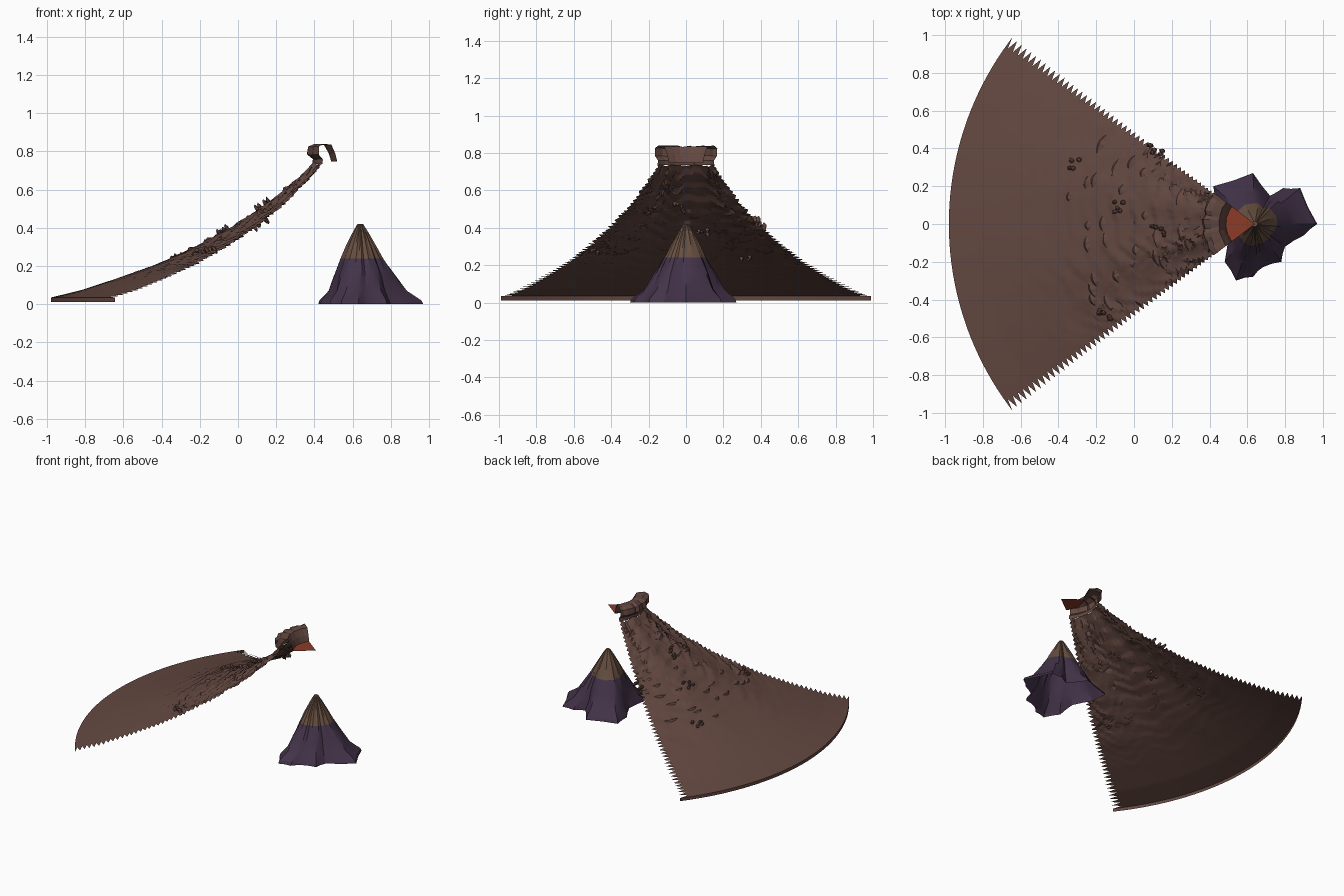
import bpy, bmesh, math, random
from mathutils import Vector, noise

random.seed(4)
AXIS = 0.64                      # shared x of both mountain axes
HALF = math.radians(37.3)        # half opening of the big slope

cube = bpy.data.objects.get("Cube")
if cube:
    bpy.data.objects.remove(cube, do_unlink=True)


def material(name, rgb):
    m = bpy.data.materials.new(name)
    m.use_nodes = True
    m.diffuse_color = (*rgb, 1)
    m.node_tree.nodes["Principled BSDF"].inputs["Base Color"].default_value = (*rgb, 1)
    return m


ROCK = material("brown rock", (0.125, 0.064, 0.052))
PEAK = material("tan peak rock", (0.135, 0.078, 0.052))
PURPLE = material("purple foothill", (0.058, 0.034, 0.068))
LAVA = material("red lava", (0.26, 0.043, 0.02))


def make(name, bm, mats, angle=None):
    me = bpy.data.meshes.new(name)
    bm.to_mesh(me)
    bm.free()
    ob = bpy.data.objects.new(name, me)
    bpy.context.collection.objects.link(ob)
    for m in mats:
        me.materials.append(m)
    if angle:
        bpy.ops.object.select_all(action='DESELECT')
        ob.select_set(True)
        bpy.context.view_layer.objects.active = ob
        bpy.ops.object.shade_smooth_by_angle(angle=math.radians(angle))
    return ob


def loft(bm, rows, closed=False):
    """Skin rows of points with quads."""
    vs = [[bm.verts.new(p) for p in row] for row in rows]
    n = len(vs[0])
    for a, b in zip(vs, vs[1:]):
        for j in range(n if closed else n - 1):
            k = (j + 1) % n
            bm.faces.new((a[j], a[k], b[k], b[j]))
    return vs


def resample(points, step):
    out = []
    for a, b in zip(points, points[1:]):
        a, b = Vector(a), Vector(b)
        n = max(1, round((b - a).length / step))
        out += [a.lerp(b, i / n) for i in range(n)]
    return out + [Vector(points[-1])]


def relief(r, t):
    """Height change from ledges, gullies and lumps; fades out downhill."""
    fade = max(0.0, min(1.0, (1.35 - r) / 0.8))
    wobble = noise.noise((r * 2, t * 5, 1))
    ledge = (r * 11 + wobble * 1.6 + math.cos(t * 9) * 0.3) % 1.0
    strength = 0.5 + 0.5 * noise.noise((r * 4, t * 8, 7))
    lumps = noise.noise((r * 9, t * r * 9, 3)) * 0.009
    gully = -math.cos(t * 14) * 0.006
    return fade * ((ledge - 0.5) * 0.026 * strength + lumps + gully)


# Big slope: a wedge of a revolved mountain flank with toothed side edges
SLOPE = [(1.62, 0.035), (1.46, 0.074), (1.27, 0.137), (1.06, 0.213), (0.84, 0.315),
         (0.64, 0.425), (0.48, 0.53), (0.36, 0.63), (0.29, 0.69), (0.25, 0.735)]
COLS = 56
rows = []
for i, (r, z) in enumerate(resample(SLOPE, 0.0165)):
    half = HALF + 0.005 if i % 2 == 0 else HALF - 0.034
    row = []
    for j in range(COLS + 1):
        t = half * (2 * j / COLS - 1)
        row.append((AXIS - r * math.cos(t), -r * math.sin(t), z + relief(r, t)))
    rows.append(row)
skirt = [(x, y, 0.012) for x, y, z in rows[0]]
bm = bmesh.new()
loft(bm, [skirt] + rows)
make("mountain_slope", bm, [ROCK], 32)

# Crater rim: overhanging rocky lip and inner wall
RIM = [(0.25, 0.735), (0.248, 0.76), (0.275, 0.785), (0.272, 0.825), (0.24, 0.84),
       (0.19, 0.835), (0.165, 0.79), (0.152, 0.748)]
rows = []
for i, (r, z) in enumerate(RIM):
    row = []
    for j in range(15):
        t = HALF * (j / 7 - 1)
        bump = noise.noise((j * 0.7, i * 0.4, 2)) * (0.014 if 1 < i < 6 else 0.004)
        rr = r + bump
        row.append((AXIS - rr * math.cos(t), -rr * math.sin(t), z + min(bump, 0)))
    rows.append(row)
bm = bmesh.new()
loft(bm, rows)
make("crater_rim", bm, [ROCK])

# Lava pool: flat fan running to the mountain axis
bm = bmesh.new()
arc = [bm.verts.new((AXIS - 0.155 * math.cos(t), -0.155 * math.sin(t), 0.75))
       for t in [HALF * (j / 4 - 1) for j in range(9)]]
tip = bm.verts.new((AXIS, 0, 0.75))
for a, b in zip(arc, arc[1:]):
    bm.faces.new((a, tip, b))
make("lava_pool", bm, [LAVA])

# Outcrops: small clusters of jagged stones standing on the slope


def slope_height(r):
    for (r0, z0), (r1, z1) in zip(SLOPE, SLOPE[1:]):
        if r1 <= r <= r0:
            return z0 + (z1 - z0) * (r0 - r) / (r0 - r1)
    return 0


bm = bmesh.new()
for cx, cy in [(-0.32, 0.32), (-0.07, 0.09), (-0.15, -0.48), (0.12, 0.39), (0.13, -0.04)]:
    for k in range(5):
        x, y = cx + random.uniform(-0.035, 0.035), cy + random.uniform(-0.03, 0.03)
        z = slope_height(math.hypot(AXIS - x, y))
        stone = bmesh.ops.create_icosphere(bm, subdivisions=1, radius=0.013)["verts"]
        tall = random.uniform(1.0, 2.0)
        for v in stone:
            v.co *= random.uniform(0.8, 1.2)
            v.co.z *= tall
            v.co.x -= v.co.z * 0.5
            v.co += Vector((x, y, z + 0.008))
make("slope_outcrops", bm, [ROCK])

# Ledges: thin curved shelves that lie across the slope
bm = bmesh.new()
for k in range(26):
    r, t0 = random.uniform(0.32, 1.0), random.uniform(-0.5, 0.5)
    width = random.uniform(0.05, 0.12) / r
    rows = [[], [], []]
    for j in range(7):
        s = j / 6
        t, grow = t0 + width * (s - 0.5), math.sin(math.pi * s)
        for row, dr, dz in zip(rows, (0.02, 0.012, -0.02), (0.0, 0.012, 0.0)):
            rr = r + dr * grow
            z = slope_height(rr) + relief(rr, t) + dz * grow - 0.001
            row.append((AXIS - rr * math.cos(t), -rr * math.sin(t), z))
    loft(bm, rows)
make("slope_ledges", bm, [ROCK])

# Small mountain: lobed foot blending into a round, ridged peak
FOOT = [(.33, 0), (.24, .19), (.15, .19), (.08, .15), (-.01, .27), (-.22, .2), (-.21, .08),
        (-.14, -.05), (-.16, -.2), (-.1, -.3), (-.01, -.28), (.04, -.23), (.14, -.2),
        (.16, -.12), (.26, -.06)]
# height, share of the lobed foot, round radius
LEVELS = [(0.0, 1.0, 0), (0.02, 0.97, 0), (0.07, 0.64, 0.035), (0.15, 0.36, 0.07),
          (0.24, 0.14, 0.075), (0.31, 0.06, 0.06), (0.385, 0.02, 0.03), (0.42, 0, 0.014)]
outline = []
for a, b in zip(FOOT, FOOT[1:] + FOOT[:1]):
    a, b = Vector(a), Vector(b)
    outline += [a, (a + b) * 0.49]
rows = []
for z, share, round_r in LEVELS:
    row = []
    for j, p in enumerate(outline):
        ridge = 1.06 if j % 2 else 0.94
        q = p * share + p.normalized() * round_r * ridge
        row.append((AXIS + q.x, q.y, z))
    rows.append(row)
bm = bmesh.new()
vs = loft(bm, rows, closed=True)
bm.faces.new(vs[-1])
bm.normal_update()
for f in bm.faces:
    f.material_index = 1 if f.calc_center_median().z > 0.24 else 0
make("small_mountain", bm, [PURPLE, PEAK], 25)
